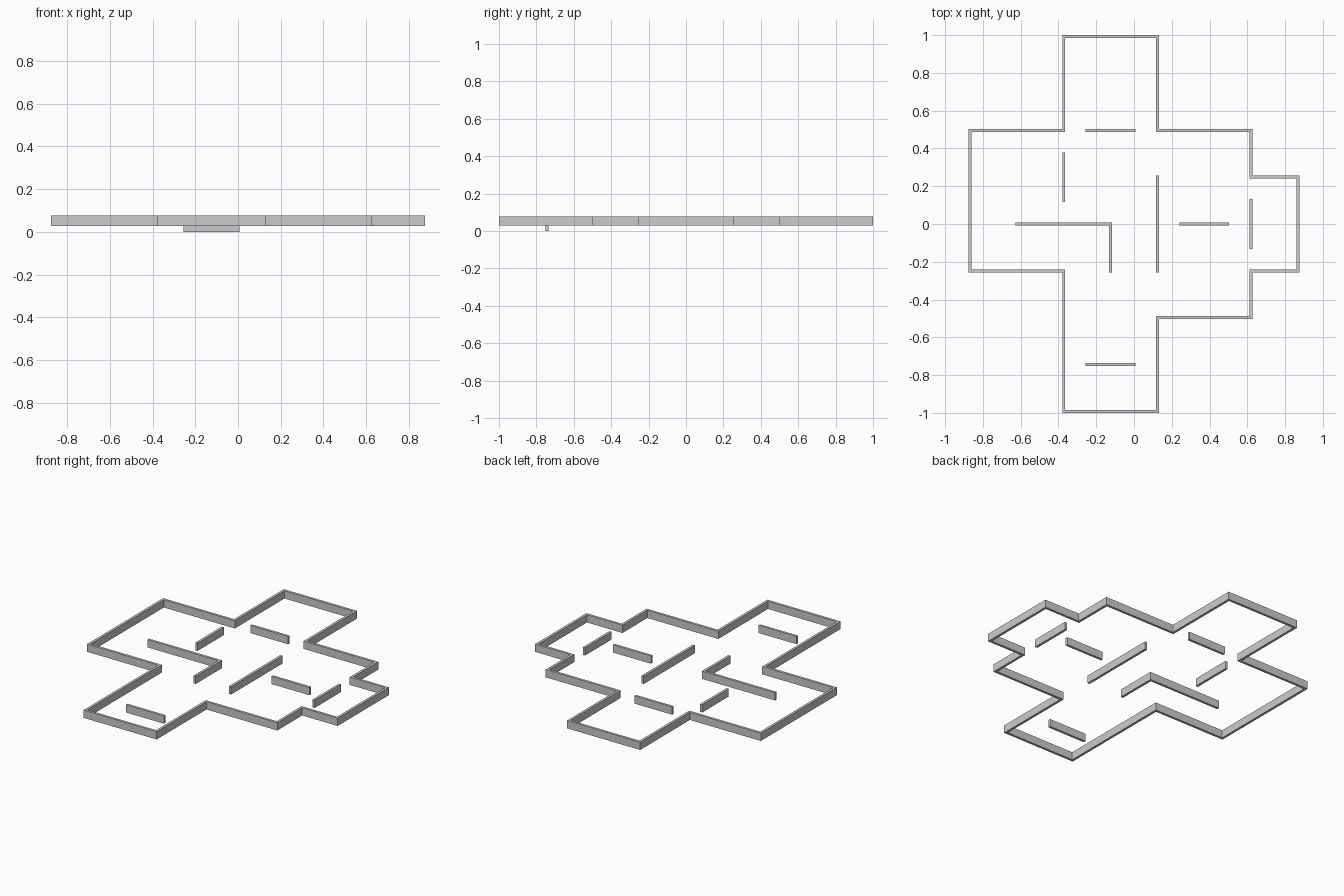
import bpy, bmesh
from mathutils import Vector

if "Cube" in bpy.data.objects:
    bpy.data.objects.remove(bpy.data.objects["Cube"])

UNIT = 2 / 8.0625      # plan grid pitch
HALF = UNIT / 32       # half wall thickness
HEIGHT = 0.049
RAISED = 0.028         # underside of all walls except the low front one


def wall(name, path, z=RAISED, closed=False):
    """Square-cornered wall that follows a path given in grid units."""
    pts = [Vector(p) * UNIT for p in path]
    n = len(pts)
    bm = bmesh.new()
    rings = []
    for i, p in enumerate(pts):
        d_in = (p - pts[i - 1]).normalized() if closed or i > 0 else None
        d_out = (pts[(i + 1) % n] - p).normalized() if closed or i < n - 1 else None
        if d_in is None:                      # open ends run on by half a thickness
            p, d_in = p - d_out * HALF, d_out
        elif d_out is None:
            p, d_out = p + d_in * HALF, d_in
        n1, n2 = Vector((-d_in.y, d_in.x)), Vector((-d_out.y, d_out.x))
        miter = (n1 + n2) * HALF / (1 + n1.dot(n2))
        a, b = p + miter, p - miter
        rings.append([bm.verts.new((q.x, q.y, h)) for q, h in
                      ((a, z), (b, z), (b, z + HEIGHT), (a, z + HEIGHT))])
    for i in range(n if closed else n - 1):
        r, s = rings[i], rings[(i + 1) % n]
        for k in range(4):
            m = (k + 1) % 4
            bm.faces.new((r[k], r[m], s[m], s[k]))
    if not closed:
        bm.faces.new(rings[0])
        bm.faces.new(rings[-1])
    bmesh.ops.recalc_face_normals(bm, faces=bm.faces)
    mesh = bpy.data.meshes.new(name)
    bm.to_mesh(mesh)
    bm.free()
    bpy.context.collection.objects.link(bpy.data.objects.new(name, mesh))


# Outer perimeter
wall("outer_wall", [(-1.5, 4), (.5, 4), (.5, 2), (2.5, 2), (2.5, 1), (3.5, 1),
                    (3.5, -1), (2.5, -1), (2.5, -2), (.5, -2), (.5, -4), (-1.5, -4),
                    (-1.5, -1), (-3.5, -1), (-3.5, 2), (-1.5, 2)], closed=True)

# Inner partitions
wall("corner_partition", [(-2.5, 0), (-.5, 0), (-.5, -1)])
wall("centre_partition", [(.5, 1), (.5, -1)])
wall("back_partition", [(-1, 2), (0, 2)])
wall("left_partition", [(-1.5, 1.5), (-1.5, .5)])
wall("right_partition", [(1, 0), (2, 0)])
wall("far_right_partition", [(2.5, .5), (2.5, -.5)])

# Lowered front partition
wall("front_low_partition", [(-1, -3), (0, -3)], z=0)
